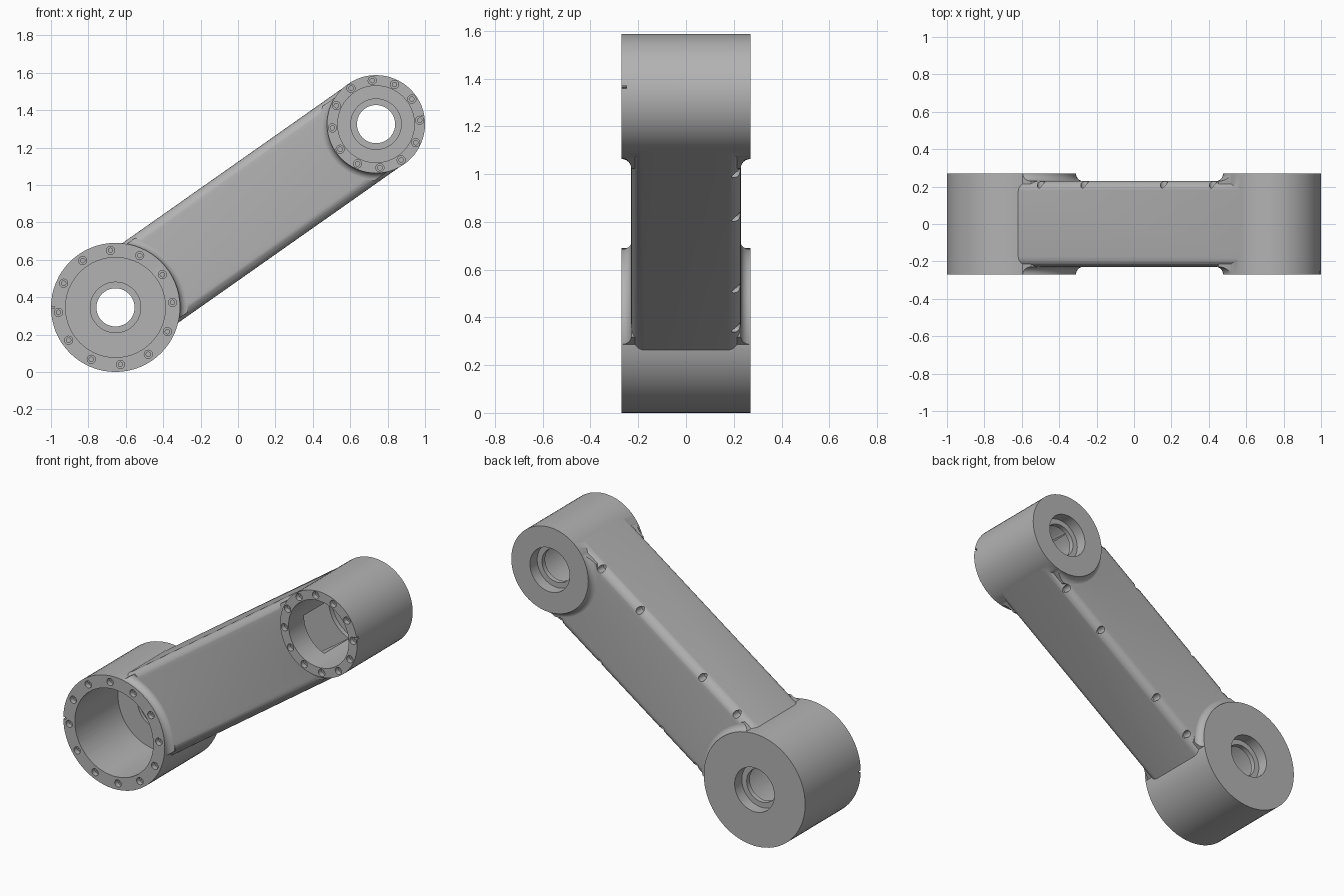
import bpy, bmesh, math
from mathutils import Vector, Matrix

if "Cube" in bpy.data.objects:
    bpy.data.objects.remove(bpy.data.objects["Cube"])

BIG, SMALL = Vector((-0.655, 0, 0.345)), Vector((0.738, 0, 1.325))
R_BIG, R_SMALL = 0.345, 0.262
DEPTH, ARM_Y, FILLET = 0.27, 0.23, 0.04
LENGTH = (SMALL - BIG).length
U = (SMALL - BIG).normalized()                  # along the arm
V = Vector((-U.z, 0, U.x))                      # across the arm
ARM = Matrix((U, (0, 1, 0), V)).transposed().to_4x4()
ARM.translation = BIG

metal = bpy.data.materials.new("grey_metal")
metal.diffuse_color = (0.45, 0.45, 0.45, 1)
metal.use_nodes = True
metal.node_tree.nodes["Principled BSDF"].inputs["Base Color"].default_value = metal.diffuse_color


def finish(bm, name):
    bmesh.ops.recalc_face_normals(bm, faces=bm.faces)
    mesh = bpy.data.meshes.new(name)
    bm.to_mesh(mesh)
    bm.free()
    mesh.materials.append(metal)
    ob = bpy.data.objects.new(name, mesh)
    bpy.context.collection.objects.link(ob)
    return ob


def add_lathe(bm, profile, centre, steps):
    """Closed (radius, y) profile turned around the y axis through centre."""
    rings = []
    for r, y in profile:
        if r == 0:
            rings.append([bm.verts.new(centre + Vector((0, y, 0)))] * steps)
        else:
            rings.append([bm.verts.new(centre + Vector((
                r * math.cos(math.tau * i / steps), y,
                r * math.sin(math.tau * i / steps)))) for i in range(steps)])
    for a, b in zip(rings, rings[1:] + rings[:1]):
        for i in range(steps):
            j = (i + 1) % steps
            corners = list(dict.fromkeys((a[i], a[j], b[j], b[i])))
            if len(corners) > 2:
                bm.faces.new(corners)


def lathe(name, profile, centre, steps=64):
    bm = bmesh.new()
    add_lathe(bm, profile, centre, steps)
    return finish(bm, name)


def bar(name, x0, x1, half_y, half_v, bevel=0):
    """Box lying along the arm, with optional rounded long edges."""
    bm = bmesh.new()
    bmesh.ops.create_cube(bm, size=1)
    for v in bm.verts:
        v.co = Vector(((x0 + x1) / 2 + v.co.x * (x1 - x0),
                       v.co.y * 2 * half_y, v.co.z * 2 * half_v))
    if bevel:
        edges = [e for e in bm.edges
                 if abs(e.verts[0].co.x - e.verts[1].co.x) > 0.1]
        bmesh.ops.bevel(bm, geom=edges, offset=bevel, segments=6,
                        profile=0.5, affect='EDGES')
    bm.transform(ARM)
    return finish(bm, name)


def boolean(target, other, operation):
    mod = target.modifiers.new("boolean", 'BOOLEAN')
    mod.operation, mod.solver, mod.object = operation, 'EXACT', other
    bpy.context.view_layer.objects.active = target
    bpy.ops.object.modifier_apply(modifier=mod.name)
    bpy.data.objects.remove(other)


# Arm bar with rounded edges
link = bar("arm_link", 0, LENGTH, ARM_Y, 0.26, 0.055)

# End drums
for centre, r in ((BIG, R_BIG), (SMALL, R_SMALL)):
    boolean(link, lathe("drum", [(0, -DEPTH), (r, -DEPTH), (r, DEPTH),
                                 (0, DEPTH)], centre), 'UNION')

# Concave fillets where the drums rise from the arm faces
for centre, r in ((BIG, R_BIG), (SMALL, R_SMALL)):
    for side in (-1, 1):
        profile = [(r - 0.05, 0.19), (r + FILLET, 0.19)]
        for i in range(7):
            a = math.pi / 2 * i / 6
            profile.append((r + FILLET - FILLET * math.sin(a),
                            ARM_Y - 0.001 + FILLET * (1 - math.cos(a))))
        profile.append((r - 0.05, 0.262))
        flare = lathe("flare", [(q, side * y) for q, y in profile], centre)
        boolean(flare, bar("trim", 0.02, LENGTH - 0.02, 0.4, 0.243), 'INTERSECT')
        boolean(link, flare, 'UNION')

# Hollow passage inside the arm
boolean(link, bar("passage", 0, LENGTH, 0.12, 0.12), 'DIFFERENCE')

# Front bores with a stepped shaft hole through the back wall
for centre, r in ((BIG, 0.267), (SMALL, 0.205)):
    boolean(link, lathe("bore", [
        (0, -0.3), (r, -0.3), (r, 0.15), (0.135, 0.15), (0.135, 0.17),
        (0.102, 0.17), (0.102, 0.2), (0.135, 0.2), (0.135, 0.3), (0, 0.3)],
        centre), 'DIFFERENCE')

# Screw holes: twelve on each front rim, eight along the back of the arm
bm = bmesh.new()
for centre, r in ((BIG, 0.306), (SMALL, 0.234)):
    for i in range(12):
        a = math.radians(95 + 30 * i)
        spot = centre + r * Vector((math.cos(a), 0, math.sin(a)))
        add_lathe(bm, [(0, -0.3), (0.022, -0.3), (0.022, -0.24),
                       (0.012, -0.24), (0.012, -0.17), (0, -0.17)], spot, 16)
for along in (0.36, 0.645, 1.165, 1.485):
    for across in (-0.237, 0.237):
        add_lathe(bm, [(0, 0.17), (0.02, 0.17), (0.02, 0.3), (0, 0.3)],
                  BIG + U * along + V * across, 16)
boolean(link, finish(bm, "screw_holes"), 'DIFFERENCE')

# Small alignment notches on the outer front rims
bm = bmesh.new()
for x, z in ((-1.0, 0.345), (1.0, 1.365)):
    bmesh.ops.create_cube(bm, size=1, matrix=Matrix.Translation((x, -0.27, z))
                          @ Matrix.Diagonal((0.04, 0.04, 0.012, 1)))
boolean(link, finish(bm, "notches"), 'DIFFERENCE')

# Smooth shading with crisp edges
bpy.ops.object.select_all(action='DESELECT')
link.select_set(True)
bpy.context.view_layer.objects.active = link
bpy.ops.object.shade_smooth_by_angle(angle=math.radians(30))
